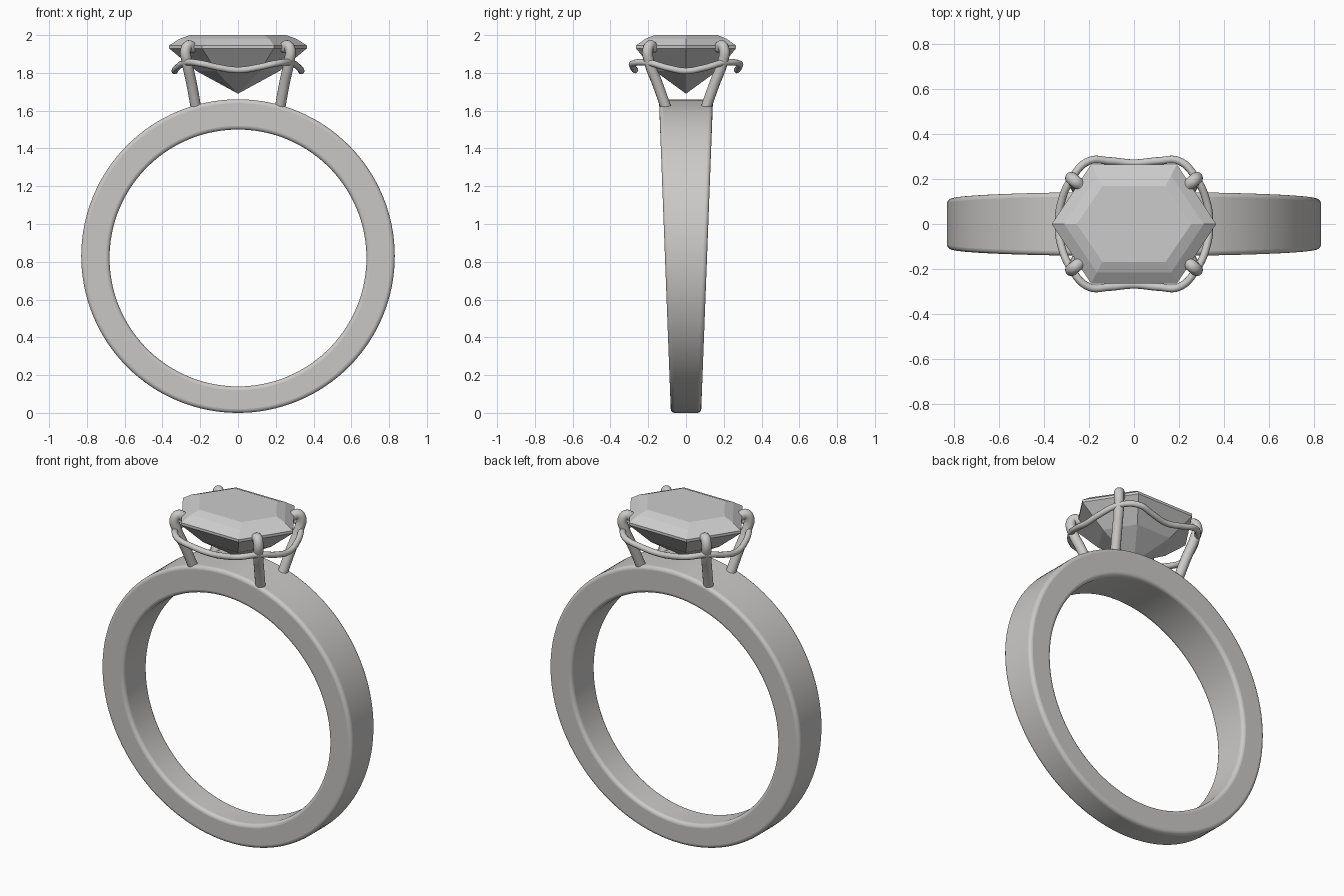
import bpy, bmesh, math
from mathutils import Vector

cube = bpy.data.objects.get("Cube")
if cube:
    bpy.data.objects.remove(cube, do_unlink=True)


def material(name, colour):
    mat = bpy.data.materials.new(name)
    mat.use_nodes = True
    mat.diffuse_color = colour
    mat.node_tree.nodes["Principled BSDF"].inputs["Base Color"].default_value = colour
    return mat


metal = material("pale metal", (0.6, 0.59, 0.58, 1))
stone = material("grey stone", (0.6, 0.6, 0.6, 1))


def mesh_object(name, bm, mat):
    bmesh.ops.recalc_face_normals(bm, faces=bm.faces)
    mesh = bpy.data.meshes.new(name)
    bm.to_mesh(mesh)
    bm.free()
    mesh.materials.append(mat)
    obj = bpy.data.objects.new(name, mesh)
    bpy.context.collection.objects.link(obj)
    return obj


def smooth(obj, angle):
    bpy.ops.object.select_all(action='DESELECT')
    obj.select_set(True)
    bpy.context.view_layer.objects.active = obj
    bpy.ops.object.shade_smooth_by_angle(angle=math.radians(angle))


def bridge(bm, a, b):
    for i in range(len(a)):
        j = (i + 1) % len(a)
        bm.faces.new((a[i], a[j], b[j], b[i]))


# Band: a rectangular section swept round, wider towards the top
def band():
    bm = bmesh.new()
    rings = []
    steps = 128
    for k in range(steps):
        a = math.tau * k / steps
        section = []
        for radius, side in ((0.68, -1), (0.83, -1), (0.83, 1), (0.68, 1)):
            z = 0.83 + radius * math.sin(a)
            if radius < 0.7:
                z -= 0.01
            section.append(bm.verts.new((radius * math.cos(a), side * (0.08 + 0.038 * z), z)))
        rings.append(section)
    for k in range(steps):
        bridge(bm, rings[k - 1], rings[k])
    obj = mesh_object("band", bm, metal)
    bevel = obj.modifiers.new("soft edges", 'BEVEL')
    bevel.width = 0.02
    bevel.segments = 4
    bevel.limit_method = 'ANGLE'
    bevel.angle_limit = math.radians(40)
    smooth(obj, 60)


# Stone: stacked hexagons, step cut above the girdle and pointed below
def gemstone():
    bm = bmesh.new()
    # height, tip x, corner x, corner y
    levels = ((1.81, 0.22, 0.115, 0.165), (1.93, 0.365, 0.19, 0.265),
              (1.945, 0.365, 0.19, 0.265), (1.98, 0.31, 0.165, 0.215),
              (2.0, 0.255, 0.14, 0.168))
    loops = []
    for z, tip, cx, cy in levels:
        outline = ((tip, 0), (cx, cy), (-cx, cy), (-tip, 0), (-cx, -cy), (cx, -cy))
        loops.append([bm.verts.new((x, y, z)) for x, y in outline])
    for low, high in zip(loops, loops[1:]):
        bridge(bm, low, high)
    bm.faces.new(loops[-1])
    culet = bm.verts.new((0, 0, 1.69))
    for i in range(6):
        bm.faces.new((loops[0][i - 1], loops[0][i], culet))
    mesh_object("gemstone", bm, stone)


# Round wire through a list of points, converted to a mesh with domed ends
def wire(name, points, radius, closed=False):
    curve = bpy.data.curves.new(name, 'CURVE')
    curve.dimensions = '3D'
    curve.bevel_depth = radius
    curve.bevel_resolution = 4
    spline = curve.splines.new('BEZIER')
    spline.bezier_points.add(len(points) - 1)
    spline.use_cyclic_u = closed
    spline.resolution_u = 8
    for bp, co in zip(spline.bezier_points, points):
        bp.co = co
        bp.handle_left_type = bp.handle_right_type = 'AUTO'
    temp = bpy.data.objects.new(name, curve)
    bpy.context.collection.objects.link(temp)
    bpy.context.view_layer.update()
    mesh = bpy.data.meshes.new_from_object(temp.evaluated_get(bpy.context.evaluated_depsgraph_get()))
    bpy.data.objects.remove(temp, do_unlink=True)
    bm = bmesh.new()
    bm.from_mesh(mesh)
    bpy.data.meshes.remove(mesh)
    if not closed:
        tip = bmesh.ops.create_uvsphere(bm, u_segments=14, v_segments=10, radius=radius)
        bmesh.ops.translate(bm, verts=tip["verts"], vec=Vector(points[-1]))
    smooth(mesh_object(name, bm, metal), 60)


band()
gemstone()

# Four claws hooked over the stone
for x_name, sx in (("left", 1), ("right", -1)):
    for y_name, sy in (("front", -1), ("back", 1)):
        path = ((0.22, 0.1, 1.6), (0.245, 0.15, 1.74), (0.27, 0.195, 1.86),
                (0.277, 0.203, 1.92), (0.262, 0.19, 1.945), (0.243, 0.175, 1.935))
        wire(f"{y_name}_{x_name}_claw", [(sx * x, sy * y, z) for x, y, z in path], 0.028)

# Gallery wire: one quarter mirrored into a closed loop round the claws
quarter = [(0.325, 0.09, 1.825), (0.275, 0.205, 1.855), (0.2, 0.28, 1.85), (0.11, 0.28, 1.83)]
half = [(0.335, 0, 1.81)] + quarter + [(0, 0.27, 1.815)]
half += [(-x, y, z) for x, y, z in reversed(quarter)]
wire("gallery_wire", half + [(-x, -y, z) for x, y, z in half], 0.017, True)
